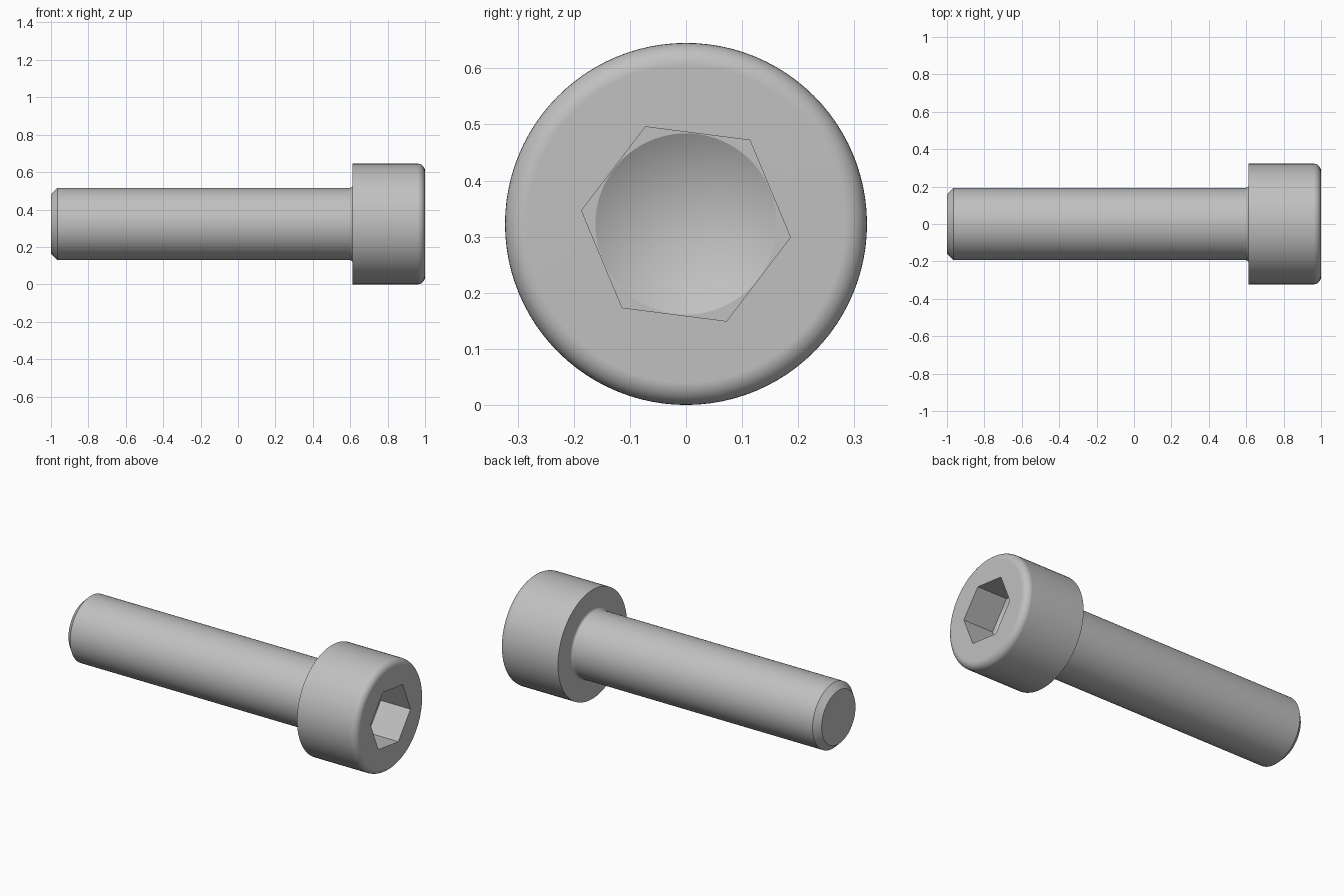
import bpy, bmesh
from math import sin, cos, pi, radians

cube = bpy.data.objects.get("Cube")
if cube:
    bpy.data.objects.remove(cube, do_unlink=True)

SEGMENTS = 96                 # multiple of six so the socket corners fall on vertices
TURN = radians(-7.3)          # rotation of the hexagonal socket
HEAD_R, SHANK_R = 0.3226, 0.1935
SEAT = 0.613                  # underside of the head
ROUND, NECK, CHAMFER = 0.04, 0.016, 0.035
APOTHEM = 0.1625              # half the socket width across flats
SOCKET_X = 0.805              # floor of the socket


def arc(x, r, radius, start, end, steps=8):
    """Quarter-round profile points as (x, radius)."""
    angles = [radians(start + (end - start) * i / steps) for i in range(steps + 1)]
    return [(x + radius * cos(a), r + radius * sin(a)) for a in angles]


def ring(bm, x, r, hexagonal=False):
    """Closed ring of vertices around the x axis, round or hexagonal."""
    verts = []
    for i in range(SEGMENTS):
        a = 2 * pi * i / SEGMENTS
        d = r / cos(a % (pi / 3) - pi / 6) if hexagonal else r
        verts.append(bm.verts.new((x, d * cos(a + TURN), HEAD_R + d * sin(a + TURN))))
    return verts


bm = bmesh.new()

# Outside: chamfered tip, shank, neck fillet, head and rounded rim
profile = [(-1, SHANK_R - CHAMFER), (-1 + CHAMFER, SHANK_R)]
profile += arc(SEAT - NECK, SHANK_R + NECK, NECK, -90, 0)
profile += [(SEAT, HEAD_R)]
profile += arc(1 - ROUND, HEAD_R - ROUND, ROUND, 90, 0)
rings = [ring(bm, x, r) for x, r in profile]

# Socket: hexagonal walls, then the round edge of the drilled cone
rings += [ring(bm, x, APOTHEM, True) for x in (1, SOCKET_X)]
rings.append(ring(bm, SOCKET_X, APOTHEM - 0.001))

for a, b in zip(rings, rings[1:]):
    for i in range(SEGMENTS):
        j = (i + 1) % SEGMENTS
        bm.faces.new((a[i], a[j], b[j], b[i]))

# Flat tip and drilled cone
bm.faces.new(rings[0])
apex = bm.verts.new((SOCKET_X - 0.094, 0, HEAD_R))
for i in range(SEGMENTS):
    bm.faces.new((rings[-1][i], rings[-1][(i + 1) % SEGMENTS], apex))
bmesh.ops.recalc_face_normals(bm, faces=bm.faces[:])

mesh = bpy.data.meshes.new("socket_head_bolt")
bm.to_mesh(mesh)
bm.free()
bolt = bpy.data.objects.new("socket_head_bolt", mesh)
bpy.context.collection.objects.link(bolt)

# Plain grey steel
steel = bpy.data.materials.new("grey_steel")
steel.use_nodes = True
colour = (0.53, 0.53, 0.53, 1)
steel.diffuse_color = colour
steel.node_tree.nodes["Principled BSDF"].inputs["Base Color"].default_value = colour
mesh.materials.append(steel)

# Smooth curved surfaces, crisp edges and level flats
bpy.ops.object.select_all(action="DESELECT")
bolt.select_set(True)
bpy.context.view_layer.objects.active = bolt
bpy.ops.object.shade_smooth_by_angle(angle=radians(25))
weighted = bolt.modifiers.new("level_flats", "WEIGHTED_NORMAL")
weighted.keep_sharp = True
